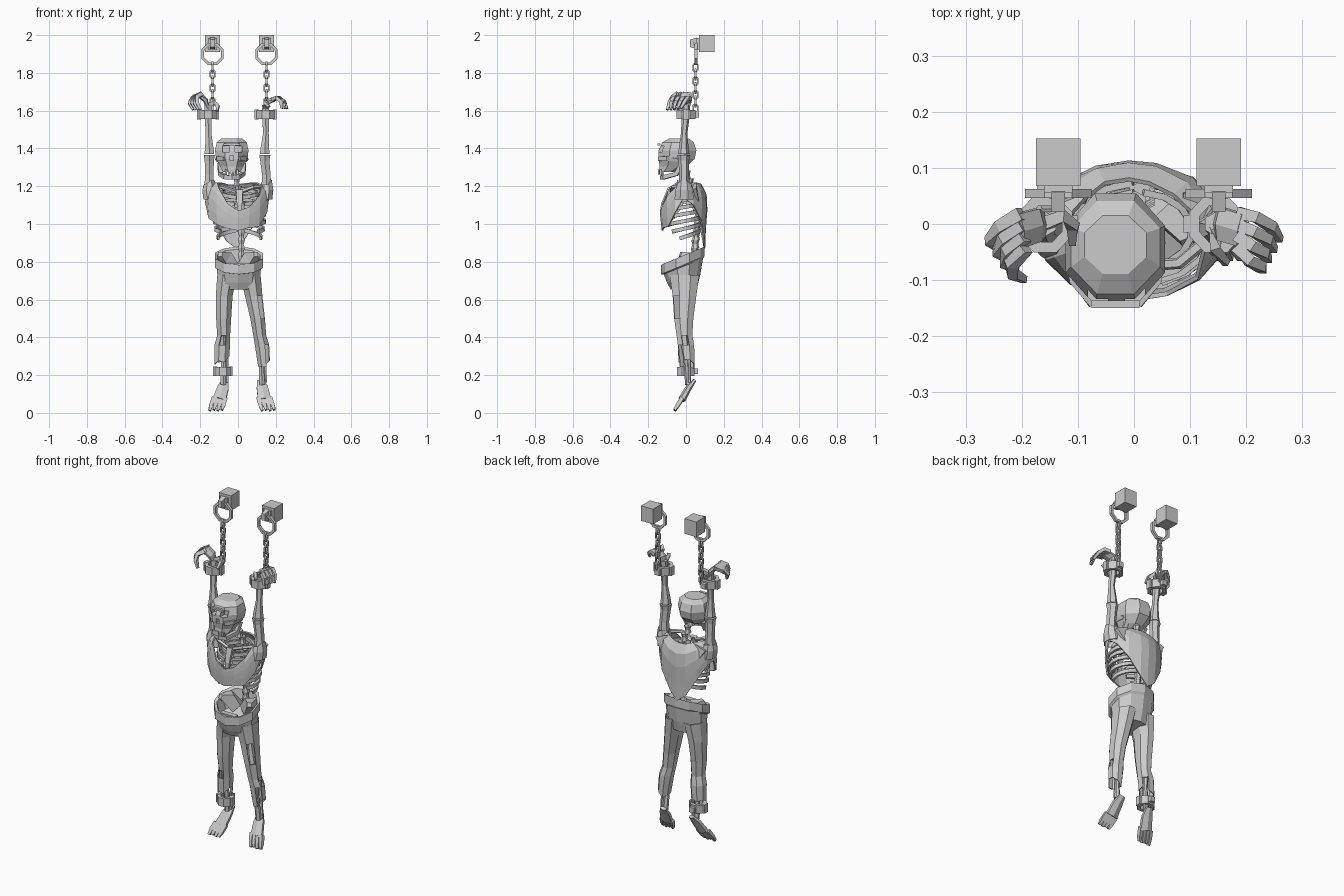
import bpy, bmesh, math, random
from mathutils import Vector as V
random.seed(4)

def finish(name, verts, faces, thick=0):
    me = bpy.data.meshes.new(name)
    me.from_pydata(verts, [], faces)
    bm = bmesh.new(); bm.from_mesh(me)
    bmesh.ops.recalc_face_normals(bm, faces=bm.faces)
    bm.to_mesh(me); bm.free()
    ob = bpy.data.objects.new(name, me)
    bpy.context.collection.objects.link(ob)
    if thick:
        ob.modifiers.new("thickness", 'SOLIDIFY').thickness = thick
    return ob

def skin(name, rings, closed=False, caps=True, thick=0, skip=()):
    n, m = len(rings[0]), len(rings)
    faces = [(i*n+j, i*n+(j+1) % n, ((i+1) % m)*n+(j+1) % n, ((i+1) % m)*n+j)
             for i in range(m if closed else m-1) for j in range(n) if (i, j) not in skip]
    if caps and not closed:
        faces += [tuple(range(n)), tuple(range((m-1)*n, m*n))]
    return finish(name, [v for r in rings for v in r], faces, thick)

def tube(name, pts, radii, n=6, ref=(0, 1, 0), closed=False, flat=1.0):
    """Sweep an n-sided section along pts; flat scales it along ref."""
    pts, ref, m = [V(p) for p in pts], V(ref), len(pts)
    if not isinstance(radii, (list, tuple)):
        radii = [radii]*m
    rings = []
    for i, p in enumerate(pts):
        a = pts[i-1] if (i or closed) else p
        b = pts[(i+1) % m] if (i < m-1 or closed) else p
        t = (b-a).normalized()
        s = t.cross(ref).normalized()
        u = s.cross(t)
        r = radii[i]*(1.41 if n == 4 else 1)
        rings.append([p + s*r*math.cos(k) + u*r*flat*math.sin(k)
                      for k in [(j+.5)*math.tau/n for j in range(n)]])
    return skin(name, rings, closed)

def loft(name, rows, n=8, caps=True, jag=0, thick=0, skip=()):
    """rows: x, y, z, rx, ry, tilt (rise per y)."""
    rings = []
    for i, (x, y, z, rx, ry, tilt) in enumerate(rows):
        ring = []
        for j in range(n):
            a = (j+.5)*math.tau/n
            dz = random.uniform(-jag, jag) if i == len(rows)-1 else 0
            ring.append(V((x+rx*math.cos(a), y+ry*math.sin(a), z+tilt*ry*math.sin(a)+dz)))
        rings.append(ring)
    return skin(name, rings, False, caps, thick, skip)

def box(name, c, s):
    x, y, z = c
    q = [[V((x+a*s[0]/2, y+b*s[1]/2, z+h*s[2]/2)) for a, b in ((-1, -1), (1, -1), (1, 1), (-1, 1))]
         for h in (-1, 1)]
    return skin(name, q)

def oval(c, rx, ry, n, plane):
    pts = []
    for i in range(n):
        a = (i+.5)*math.tau/n
        p, q = rx*math.cos(a), ry*math.sin(a)
        pts.append(V(c)+V({'xz': (p, 0, q), 'yz': (0, p, q), 'xy': (p, q, 0)}[plane]))
    return pts

def shackle(name, x, y, z, rx, ry):
    tube(name, oval((x, y, z), rx, ry, 8, 'xy'), .010, 4, (0, 0, 1), True, 2.4)
    for s in (-1, 1):
        box(name + "_hinge", (x+s*(rx+.006), y, z), (.02, .03, .052))
    box(name + "_lug", (x, y+ry+.012, z), (.03, .025, .03))

# Wall blocks, staples, rings and chains
for side, bx in (("left", -.135), ("right", .151)):
    box(side + "_wall_block", (bx, .11, 1.955), (.079, .084, .09))
    box(side + "_staple_plate", (bx, .062, 1.955), (.05, .014, .06))
    tube(side + "_staple", [(bx, .06, 1.975), (bx, .03, 1.968), (bx, .03, 1.945), (bx, .06, 1.938)],
         .012, 4, (1, 0, 0))
    tube(side + "_ring", oval((bx, .054, 1.9), .056, .056, 8, 'xz'), .008, 4, (0, 1, 0), True)
    for i in range(7):
        c = (bx, .05, 1.828-i*.036)
        pl, ref = (('yz', (1, 0, 0)), ('xz', (0, 1, 0)))[i % 2]
        tube(side + "_chain_link", oval(c, .014, .027, 6, pl), .0045, 4, ref, True)

# Arms, shackled wrists and torn sleeves
for side, wx, ex, sx in (("left", -.158, -.152, -.152), ("right", .146, .142, .15)):
    shackle(side + "_wrist_shackle", wx, 0, 1.58, .042, .045)
    tube(side + "_forearm", [(wx, 0, 1.63), (wx, -.003, 1.55), (wx+.002, -.01, 1.48),
                             (ex, -.012, 1.40), (ex, -.012, 1.37)], [.022, .02, .017, .026, .03], 6)
    tube(side + "_upper_arm", [(ex, -.012, 1.365), (ex, -.012, 1.335), (sx, -.01, 1.26), (sx, -.01, 1.15)],
         [.034, .028, .026, .032], 6)
    loft(side + "_sleeve", [(sx*.95, -.01, 1.13, .042, .055, 0), (sx, -.01, 1.18, .04, .05, 0),
                            (sx, -.01, 1.22, .031, .04, 0)], 8, False, .015, .005)

# Hands, curled outwards
tube("left_palm", [(-.158, 0, 1.61), (-.172, -.002, 1.655), (-.205, -.012, 1.685)], [.02, .034, .036], 6, (1, 0, .6), flat=.4)
for i in range(4):
    o = i*.02
    tube("left_finger", [(-.20+o*.1, .018-o, 1.687), (-.237+o*.3, -.005-o*1.1, 1.67), (-.257+o*.7, -.03-o, 1.64),
                         (-.238+o*.7, -.045-o*.9, 1.605)], [.012, .011, .009, .006], 4)
tube("left_thumb", [(-.16, 0, 1.625), (-.125, .015, 1.645), (-.108, -.005, 1.625), (-.11, -.035, 1.60)],
     [.012, .011, .01, .006], 4)
tube("right_palm", [(.146, 0, 1.61), (.155, 0, 1.645), (.19, -.01, 1.66)], [.02, .034, .034], 6, (-1, 0, .6), flat=.4)
for i in range(4):
    o = i*.02
    tube("right_finger", [(.185, .02-o, 1.66), (.218-o*.2, .012-o*1.3, 1.668), (.245-o*.3, -.005-o*1.2, 1.648),
                          (.26-o*.5, -.028-o*.9, 1.612)], [.011, .01, .009, .006], 4)
tube("right_thumb", [(.146, -.01, 1.62), (.145, -.045, 1.645), (.165, -.07, 1.62)], [.012, .01, .006], 4)

# Skull with cut eye sockets and nose
hx = -.033
skull = loft("skull", [(hx, -.10, 1.275, .05, .045, 0), (hx, -.068, 1.305, .066, .077, 0),
                       (hx, -.05, 1.345, .09, .104, 0), (hx, -.045, 1.39, .096, .108, 0),
                       (hx, -.042, 1.432, .086, .09, 0), (hx, -.037, 1.453, .06, .056, 0)], 8)
for nm, x, z, w, h in (("eye_cutter", -.064, 1.397, .036, .034), ("eye_cutter", .002, 1.397, .036, .034),
                       ("nose_cutter", hx, 1.35, .02, .026)):
    c = box(nm, (x, -.14, z), (w, .07, h))
    c.hide_render = True
    c.display_type = 'WIRE'
    m = skull.modifiers.new(nm, 'BOOLEAN')
    m.operation, m.object, m.solver = 'DIFFERENCE', c, 'EXACT'
box("brow", (hx, -.143, 1.421), (.085, .014, .012))
for s in (-1, 1):
    tube("cheekbone", [(hx+s*.078, -.03, 1.34), (hx+s*.068, -.10, 1.348), (hx+s*.038, -.142, 1.345)],
         [.008, .013, .01], 4)
for i in range(5):
    box("upper_tooth", (hx-.03+i*.015, -.141+.003*abs(i-2), 1.275), (.011, .012, .026))
    if i != 1:
        box("lower_tooth", (hx-.03+i*.015, -.128+.003*abs(i-2), 1.263), (.010, .010, .018))
tube("jaw", [(hx-.064, -.025, 1.32), (hx-.06, -.05, 1.265), (hx-.034, -.115, 1.248), (hx, -.127, 1.246),
             (hx+.034, -.115, 1.248), (hx+.06, -.05, 1.265), (hx+.064, -.025, 1.32)], .011, 4, (0, 0, 1))

# Spine, neck, ribcage
def spine(z):
    k = [(.76, .04), (.9, .05), (1.1, .07), (1.2, .03), (1.32, -.02)]
    for (a, p), (b, q) in zip(k, k[1:]):
        if z <= b:
            return p+(q-p)*(z-a)/(b-a)
    return k[-1][1]
for i in range(14):
    z = .77+i*.041
    x = .018 if z < 1.1 else .018-.04*(z-1.1)/.2
    y = spine(z)
    loft("vertebra", [(x, y, z-.02, .021, .021, 0), (x, y, z, .014, .016, 0), (x, y, z+.021, .021, .021, 0)], 6)
for s in (-1, 1):
    for i in range(7):
        z, w = 1.185-i*.036, (.095, .118, .13, .135, .135, .128, .115)[i]
        end = (80, 78, 75, 72, 60, 40, 15)[i]
        pts = []
        for j in range(8):
            a = math.radians(85-(85+end)*j/7)
            pts.append((.008+s*w*math.cos(a), -.012+w*.72*math.sin(a), z-.045*j/7))
        tube("rib", pts, .006, 4, (0, 0, 1), flat=1.7)
    tube("collarbone", [(.012*s, -.075, 1.17), (.08*s, -.07, 1.195), (.145*s, -.015, 1.2)], .011, 5)
    tube("shoulder_blade", [(.125*s, .045, 1.2), (.08*s, .075, 1.08)], [.04, .012], 4, flat=.25)
tube("breastbone", [(.008, -.085, 1.18), (.008, -.108, 1.1), (.008, -.11, 1.03)], [.018, .014, .01], 4, flat=.5)

# Torn shirt: ring of cloth, with top and bottom edges for each angle
edges = [(0, 1.21, 1.14), (25, 1.22, 1.10), (50, 1.22, 1.02), (75, 1.215, .92), (92, 1.21, .87), (112, 1.21, .91),
         (135, 1.22, 1.01), (158, 1.22, 1.09), (180, 1.22, 1.11), (205, 1.22, 1.03), (230, 1.19, .995),
         (252, 1.11, .975), (272, 1.07, .965), (292, 1.09, .98), (315, 1.15, .985), (338, 1.20, 1.06)]
prof = [(.86, .93), (.97, .96), (1.05, 1.03), (1.14, 1.02), (1.185, .95), (1.221, .7)]
def girth(z):
    for (a, p), (b, q) in zip(prof, prof[1:]):
        if z <= b:
            return p+(q-p)*(z-a)/(b-a)
    return prof[-1][1]
rings = []
for t in (0, .16, .4, .7, 1):
    ring = []
    for d, top, bot in edges:
        z, a = top+(bot-top)*t, math.radians(d)
        g = girth(z)
        ring.append(V((-.004+.166*g*math.cos(a), -.012+.122*g*math.sin(a), z)))
    rings.append(ring)
skin("torn_shirt", rings, caps=False, thick=.008)

# Trousers: tilted waistband, hips, ragged legs
loft("trouser_hips", [(.005, -.015, .74, .10, .085, .4), (.005, -.016, .825, .118, .1, .42),
                      (.005, -.017, .832, .134, .115, .42), (.005, -.017, .782, .134, .115, .42),
                      (.005, -.014, .775, .122, .104, .4), (.004, -.012, .71, .118, .088, .25),
                      (.004, -.01, .66, .112, .07, .1)], 10, True)
for s in (-1, 1):
    tube("pelvis_wing", [(.03*s, .04, .77), (.075*s, .02, .82), (.095*s, -.03, .84)], [.03, .035, .012], 4,
         (0, 0, 1), flat=1.0)
box("pelvis_front", (.01, -.10, .775), (.1, .03, .035))
loft("left_trouser_leg", [(-.058, -.008, .73, .056, .085, 0), (-.073, -.008, .62, .048, .068, 0),
                          (-.076, -.012, .5, .043, .055, 0), (-.076, -.008, .41, .037, .045, 0),
                          (-.083, 0, .36, .045, .047, 0), (-.086, .002, .28, .043, .045, 0)],
     8, False, .025, .006, {(3, 5), (4, 0)})
loft("right_trouser_leg", [(.066, -.008, .73, .058, .085, 0), (.083, -.008, .62, .05, .068, 0),
                           (.104, -.012, .5, .042, .055, 0), (.115, -.008, .41, .037, .045, 0),
                           (.127, 0, .36, .041, .047, 0), (.138, .006, .26, .034, .042, 0)],
     8, False, .03, .006, {(1, 6), (3, 7), (4, 6)})

# Leg bones, feet and the single ankle shackle
for side, k, an, ball, d in (("left", -.076, -.078, -.098, -1), ("right", .113, .128, .14, 1)):
    tube(side + "_thigh_bone", [(d*.06, -.005, .72), ((k+d*.06)/2, -.01, .6), (k, -.01, .42)], [.026, .016, .026])
    tube(side + "_shin_bone", [(k, -.01, .41), ((k+an)/2, 0, .3), (an, .012, .15)], [.026, .014, .017])
    tube(side + "_calf_bone", [(k+.022, .015, .38), (an+.02, .018, .16)], .008, 5)
    tube(side + "_foot", [(an+.01*d*-1, .045, .172), (an, .015, .135), (ball, -.022, .07)], [.02, .034, .04],
         6, (0, -.8, .6), flat=.5)
    for i in range(4):
        o = (i-1.5)*.021
        tube(side + "_toe", [(ball+o, -.02, .078), (ball+d*.012+o*1.05, -.044, .04),
                             (ball+d*.02+o, -.06, .012+.004*(i % 2))], [.011, .010, .007], 4)
shackle("left_ankle_shackle", -.08, -.002, .22, .036, .04)
